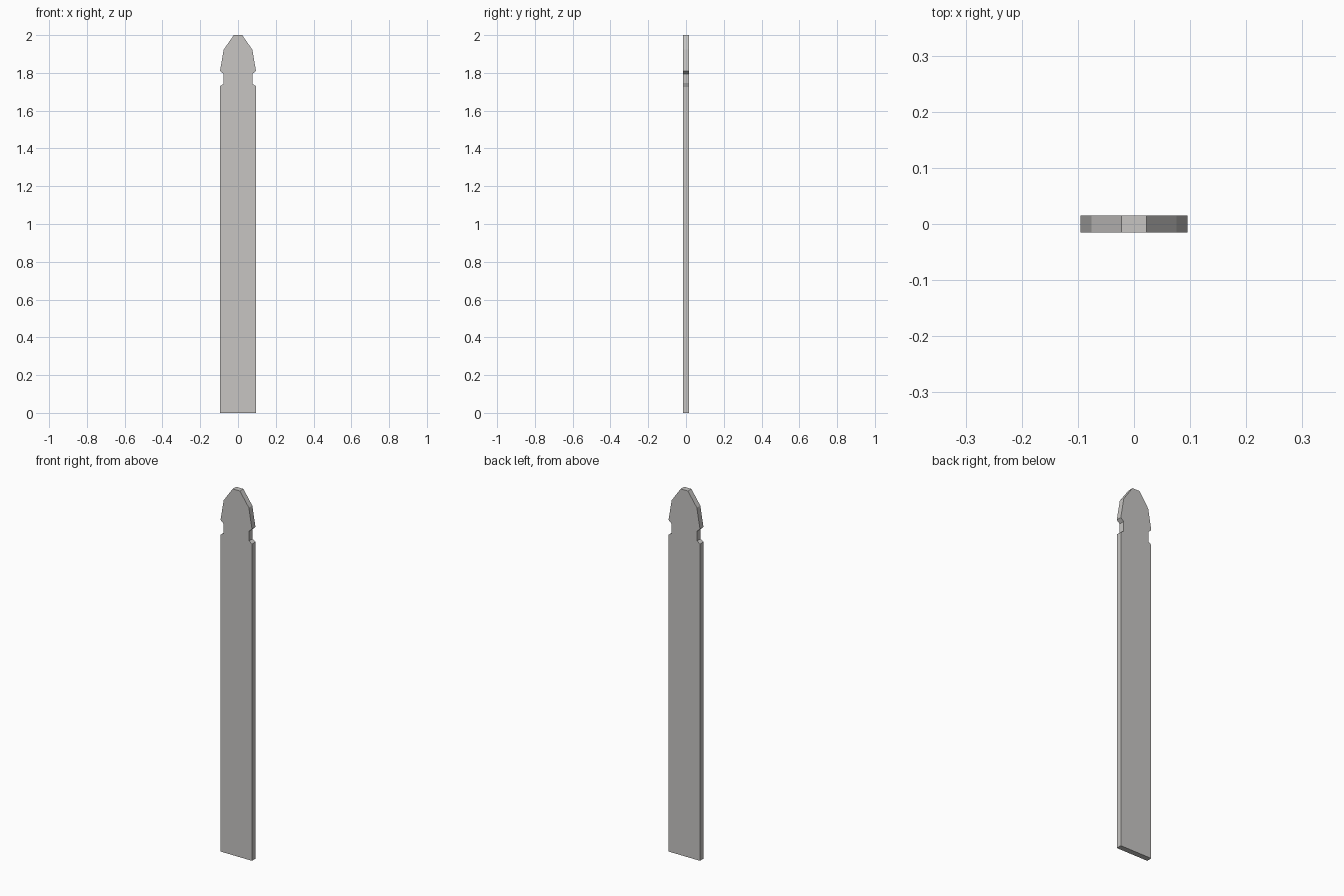
import bpy
import bmesh

if "Cube" in bpy.data.objects:
    bpy.data.objects.remove(bpy.data.objects["Cube"])

HALF_THICKNESS = 0.015

# Right half of the picket outline (x, z), bottom to top
half = [
    (0.095, 0.0),
    (0.095, 1.73),    # board shoulder
    (0.077, 1.742),   # notch
    (0.077, 1.795),
    (0.095, 1.811),   # head
    (0.076, 1.923),
    (0.022, 2.0),     # flat tip
]
outline = half + [(-x, z) for x, z in reversed(half)]

# Picket board: outline face extruded through its thickness
bm = bmesh.new()
face = bm.faces.new([bm.verts.new((x, -HALF_THICKNESS, z)) for x, z in outline])
result = bmesh.ops.extrude_face_region(bm, geom=[face], use_keep_orig=True)
verts = [g for g in result["geom"] if isinstance(g, bmesh.types.BMVert)]
bmesh.ops.translate(bm, verts=verts, vec=(0, 2 * HALF_THICKNESS, 0))
bmesh.ops.recalc_face_normals(bm, faces=bm.faces[:])

mesh = bpy.data.meshes.new("fence_picket")
bm.to_mesh(mesh)
bm.free()
picket = bpy.data.objects.new("fence_picket", mesh)
bpy.context.collection.objects.link(picket)

# Light warm grey paint
paint = bpy.data.materials.new("light grey paint")
paint.diffuse_color = (0.57, 0.56, 0.545, 1.0)
paint.use_nodes = True
paint.node_tree.nodes["Principled BSDF"].inputs["Base Color"].default_value = paint.diffuse_color
mesh.materials.append(paint)
